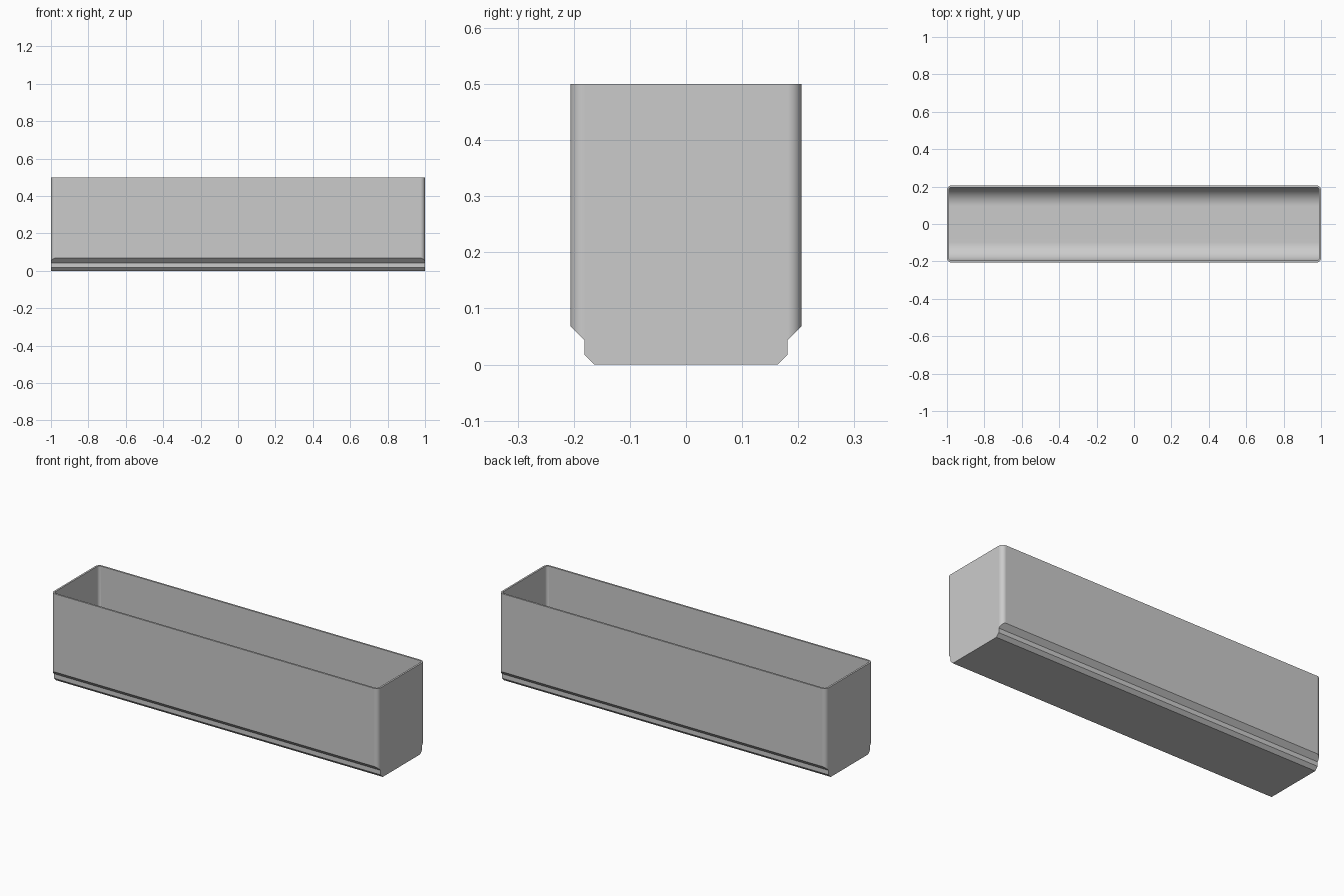
import bpy, bmesh, math

cube = bpy.data.objects.get("Cube")
if cube:
    bpy.data.objects.remove(cube, do_unlink=True)

HALF_X, HALF_Y, HEIGHT = 1.0, 0.206, 0.5
WALL, FLOOR, SCOOP, CORNER = 0.01, 0.015, 0.1, 0.025

grey = bpy.data.materials.new("light grey")
grey.use_nodes = True
grey.diffuse_color = (0.6, 0.6, 0.6, 1)
grey.node_tree.nodes["Principled BSDF"].inputs["Base Color"].default_value = (0.6, 0.6, 0.6, 1)


def prism(name, outline, direction):
    """Extrude a closed outline of 3D points along a direction."""
    bm = bmesh.new()
    face = bm.faces.new([bm.verts.new(p) for p in outline])
    new = bmesh.ops.extrude_face_region(bm, geom=[face])["geom"]
    bmesh.ops.translate(bm, vec=direction, verts=[v for v in new if isinstance(v, bmesh.types.BMVert)])
    bmesh.ops.recalc_face_normals(bm, faces=bm.faces)
    mesh = bpy.data.meshes.new(name)
    bm.to_mesh(mesh)
    bm.free()
    mesh.materials.append(grey)
    obj = bpy.data.objects.new(name, mesh)
    bpy.context.collection.objects.link(obj)
    return obj


def arc(cx, cy, r, start, steps):
    return [(cx + r * math.cos(start + math.pi / 2 * i / steps),
             cy + r * math.sin(start + math.pi / 2 * i / steps)) for i in range(steps + 1)]


def rounded_block(name, hx, hy, r):
    """Tall block with rounded vertical corners."""
    pts = []
    for k, (sx, sy) in enumerate([(1, 1), (-1, 1), (-1, -1), (1, -1)]):
        pts += arc(sx * (hx - r), sy * (hy - r), r, k * math.pi / 2, 8)
    return prism(name, [(x, y, -0.1) for x, y in pts], (0, 0, HEIGHT + 0.3))


def long_section(name, half):
    """Mirror a half section (y, z), listed bottom to top, and run it along x."""
    pts = half + [(-y, z) for y, z in reversed(half)]
    return prism(name, [(-1.2, y, z) for y, z in pts], (2.4, 0, 0))


def select_only(obj):
    bpy.ops.object.select_all(action='DESELECT')
    obj.select_set(True)
    bpy.context.view_layer.objects.active = obj


def combine(target, cutter, operation):
    cutter.hide_render = True
    mod = target.modifiers.new("cut", 'BOOLEAN')
    mod.operation, mod.solver, mod.object = operation, 'EXACT', cutter
    select_only(target)
    bpy.ops.object.modifier_apply(modifier=mod.name)
    bpy.data.objects.remove(cutter, do_unlink=True)


# Outer shell: rounded block trimmed by the stepped, chamfered base section
tray = rounded_block("tray", HALF_X, HALF_Y, CORNER)
base = [(0.163, 0), (0.181, 0.018), (0.181, 0.043), (0.281, 0.143), (0.281, HEIGHT)]
combine(tray, long_section("base_section", base), 'INTERSECT')

# Cavity: thin walls, with the floor curving up into both long sides
cavity = rounded_block("cavity", HALF_X - WALL, HALF_Y - WALL, CORNER - WALL)
side = HALF_Y - WALL + 0.0002
scoop = arc(side - SCOOP, FLOOR + SCOOP, SCOOP, -math.pi / 2, 16) + [(side, HEIGHT + 0.1)]
combine(cavity, long_section("scoop_section", scoop), 'INTERSECT')
combine(tray, cavity, 'DIFFERENCE')

# Smooth curves, crisp edges, flat panels
select_only(tray)
bpy.ops.object.shade_smooth_by_angle(angle=math.radians(30))
weighted = tray.modifiers.new("flat_panels", 'WEIGHTED_NORMAL')
weighted.keep_sharp = True
